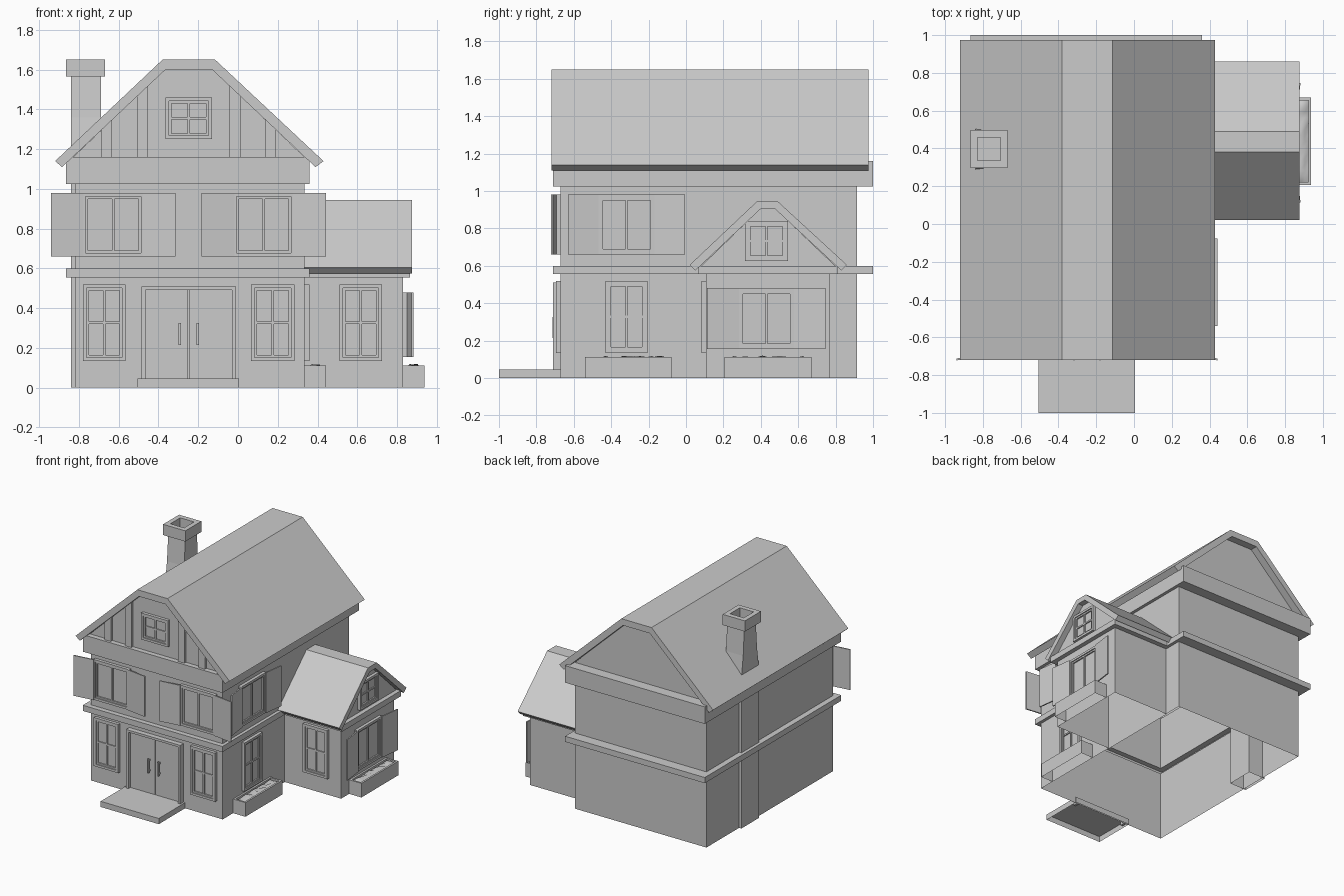
import bpy, bmesh, random
from mathutils import Vector

if "Cube" in bpy.data.objects:
    bpy.data.objects.remove(bpy.data.objects["Cube"])

random.seed(4)


def finish(name, bm):
    bmesh.ops.recalc_face_normals(bm, faces=bm.faces)
    me = bpy.data.meshes.new(name)
    bm.to_mesh(me)
    bm.free()
    ob = bpy.data.objects.new(name, me)
    bpy.context.collection.objects.link(ob)
    return ob


def add_prism(bm, pts, vec):
    """Extrude a 3D polygon along vec."""
    a = [bm.verts.new(p) for p in pts]
    b = [bm.verts.new(Vector(p) + Vector(vec)) for p in pts]
    n = len(a)
    bm.faces.new(a)
    bm.faces.new(b[::-1])
    for i in range(n):
        bm.faces.new((a[i], a[(i + 1) % n], b[(i + 1) % n], b[i]))


def prism(name, pts, vec):
    bm = bmesh.new()
    add_prism(bm, pts, vec)
    return finish(name, bm)


def loft(name, rings, cap=True):
    """Stack rectangles (x0, x1, y0, y1, z); the bottom stays open."""
    bm = bmesh.new()
    prev = None
    for x0, x1, y0, y1, z in rings:
        cur = [bm.verts.new(p) for p in ((x0, y0, z), (x1, y0, z), (x1, y1, z), (x0, y1, z))]
        if prev:
            for i in range(4):
                j = (i + 1) % 4
                bm.faces.new((prev[i], prev[j], cur[j], cur[i]))
        prev = cur
    if cap:
        bm.faces.new(prev)
    return finish(name, bm)


# Wall mappings: u runs along the wall, d is the distance out of it
def front(y):
    return lambda u, d, z: (u, y - d, z)


def side(x):
    return lambda u, d, z: (x + d, u, z)


def bar(bm, wall, u0, u1, z0, z1, d0, d1):
    pts = [wall(u0, d0, z0), wall(u1, d0, z0), wall(u1, d0, z1), wall(u0, d0, z1)]
    add_prism(bm, pts, Vector(wall(0, d1, 0)) - Vector(wall(0, d0, 0)))


def frame(bm, wall, u0, u1, z0, z1, t, d):
    bar(bm, wall, u0, u0 + t, z0, z1, 0, d)
    bar(bm, wall, u1 - t, u1, z0, z1, 0, d)
    bar(bm, wall, u0 + t, u1 - t, z0, z0 + t, 0, d)
    bar(bm, wall, u0 + t, u1 - t, z1 - t, z1, 0, d)


def window(name, wall, u0, u1, z0, z1, shutter=0.0, cross=True):
    bm = bmesh.new()
    t = 0.018
    frame(bm, wall, u0, u1, z0, z1, t, 0.024)
    frame(bm, wall, u0 + t, u1 - t, z0 + t, z1 - t, 0.012, 0.016)
    bar(bm, wall, u0 + t, u1 - t, z0 + t, z1 - t, 0, 0.005)
    uc, zc = (u0 + u1) / 2, (z0 + z1) / 2
    bar(bm, wall, uc - 0.006, uc + 0.006, z0 + t, z1 - t, 0, 0.014)
    if cross:
        bar(bm, wall, u0 + t, u1 - t, zc - 0.006, zc + 0.006, 0, 0.013)
    finish(name, bm)
    if shutter:
        # Shutters swing slightly away from the wall
        bm = bmesh.new()
        for u, s in ((u0 + 0.008, -1), (u1 - 0.008, 1)):
            e = u + s * shutter
            pts = [wall(u, 0.02, z0), wall(e, 0.042, z0), wall(e, 0.052, z0), wall(u, 0.03, z0)]
            add_prism(bm, pts, (0, 0, z1 - z0))
        finish(name + "_shutters", bm)


# House walls with the storey ledge and the eaves band
W, L = (-0.82, 0.335, -0.67, 0.915), (-0.865, 0.36, -0.71, 1.0)
loft("main_walls", [(*W, 0), (*W, 0.555), (*L, 0.555), (*L, 0.6), (*W, 0.6),
                    (*W, 1.025), (*L, 1.025), (*L, 1.16)])
W, L = (0.33, 0.83, 0.107, 0.77), (0.33, 0.865, 0.067, 0.81)
loft("wing_walls", [(*W, 0), (*W, 0.555), (*L, 0.555), (*L, 0.6)])

# Flat-topped roofs and the gables under them
roof = [(-0.92, 1.14), (-0.38, 1.65), (-0.115, 1.65), (0.43, 1.14),
        (0.39, 1.11), (-0.13, 1.60), (-0.365, 1.60), (-0.885, 1.11)]
prism("main_roof", [(x, -0.72, z) for x, z in roof], (0, 1.695, 0))
gable = [(-0.835, 1.155), (-0.365, 1.602), (-0.13, 1.602), (0.34, 1.155)]
prism("main_gable", [(x, -0.67, z) for x, z in gable], (0, 1.585, 0))
roof = [(0.02, 0.605), (0.38, 0.945), (0.49, 0.945), (0.86, 0.605),
        (0.83, 0.575), (0.475, 0.905), (0.40, 0.905), (0.05, 0.575)]
prism("wing_roof", [(0.33, y, z) for y, z in roof], (0.545, 0, 0))
gable = [(0.08, 0.598), (0.40, 0.907), (0.475, 0.907), (0.80, 0.598)]
prism("wing_gable", [(0.33, y, z) for y, z in gable], (0.50, 0, 0))

# Gable battens, mirrored about the ridge centre
bm = bmesh.new()
for d0, d1 in ((0.205, 0.26), (0.385, 0.44)):
    for s in (-1, 1):
        top = lambda d: 1.602 - (d - 0.117) * 0.942
        c = -0.248
        add_prism(bm, [(c + s * d0, -0.67, 1.16), (c + s * d1, -0.67, 1.16),
                       (c + s * d1, -0.67, top(d1)), (c + s * d0, -0.67, top(d0))], (0, -0.02, 0))
finish("gable_battens", bm)

# Chimney running from the ground to a hollow cap
X = (-0.84, -0.69)
loft("chimney", [(*X, 0.287, 0.505, 0), (*X, 0.287, 0.505, 1.2), (*X, 0.31, 0.483, 1.36),
                 (*X, 0.325, 0.47, 1.565), (-0.865, -0.67, 0.297, 0.497, 1.565),
                 (-0.865, -0.67, 0.297, 0.497, 1.65), (-0.828, -0.707, 0.335, 0.458, 1.65),
                 (-0.828, -0.707, 0.335, 0.458, 1.55)])

# Windows
F, S = front(-0.67), side(0.335)
WF, WS = front(0.107), side(0.83)
window("front_window_left", F, -0.78, -0.565, 0.135, 0.52)
window("front_window_right", F, 0.065, 0.285, 0.135, 0.52)
window("attic_window", F, -0.365, -0.13, 1.25, 1.46)
window("upper_window_left", F, -0.785, -0.47, 0.66, 0.98, 0.163, False)
window("upper_window_right", F, -0.025, 0.285, 0.66, 0.98, 0.166, False)
window("side_window_lower", S, -0.43, -0.205, 0.135, 0.52)
window("side_window_upper", S, -0.475, -0.16, 0.66, 0.98, 0.163, False)
window("wing_front_window", WF, 0.51, 0.725, 0.135, 0.52)
window("wing_side_window", WS, 0.275, 0.585, 0.155, 0.48, 0.17, False)
window("wing_gable_window", WS, 0.315, 0.545, 0.625, 0.84)

# Double door with handles
bm = bmesh.new()
for u0, u1 in ((-0.485, -0.465), (-0.03, -0.01)):
    bar(bm, F, u0, u1, 0, 0.51, 0, 0.04)
bar(bm, F, -0.465, -0.03, 0.492, 0.51, 0, 0.04)
finish("door_frame", bm)
bm = bmesh.new()
bar(bm, F, -0.465, -0.251, 0.045, 0.492, 0, 0.014)
bar(bm, F, -0.245, -0.03, 0.045, 0.492, 0, 0.014)
finish("door_leaves", bm)
bm = bmesh.new()
for u in (-0.293, -0.203):
    bar(bm, F, u - 0.006, u + 0.006, 0.215, 0.325, 0.03, 0.045)
    for z in (0.225, 0.305):
        bar(bm, F, u - 0.004, u + 0.004, z, z + 0.01, 0.014, 0.03)
finish("door_handles", bm)

# Front step
W = (-0.505, 0.005, -1.0, -0.66)
loft("front_step", [(*W, 0), (*W, 0.045)])

# Planters with uneven soil
for name, x, y in (("side_planter", 0.335, -0.54), ("wing_planter", 0.83, 0.207)):
    O = (x, x + 0.108, y, y + 0.463)
    I = (x + 0.015, x + 0.093, y + 0.015, y + 0.448)
    loft(name, [(*O, 0), (*O, 0.112), (*I, 0.112), (*I, 0.085)], cap=False)
    bm = bmesh.new()
    bmesh.ops.create_grid(bm, x_segments=4, y_segments=14, size=0.5)
    for v in bm.verts:
        edge = abs(v.co.x) > 0.49 or abs(v.co.y) > 0.49
        v.co = (x + 0.054 + v.co.x * 0.078, y + 0.2315 + v.co.y * 0.433,
                0.095 if edge else random.uniform(0.098, 0.12))
    ob = finish(name + "_soil", bm)
    ob.data.shade_smooth()
